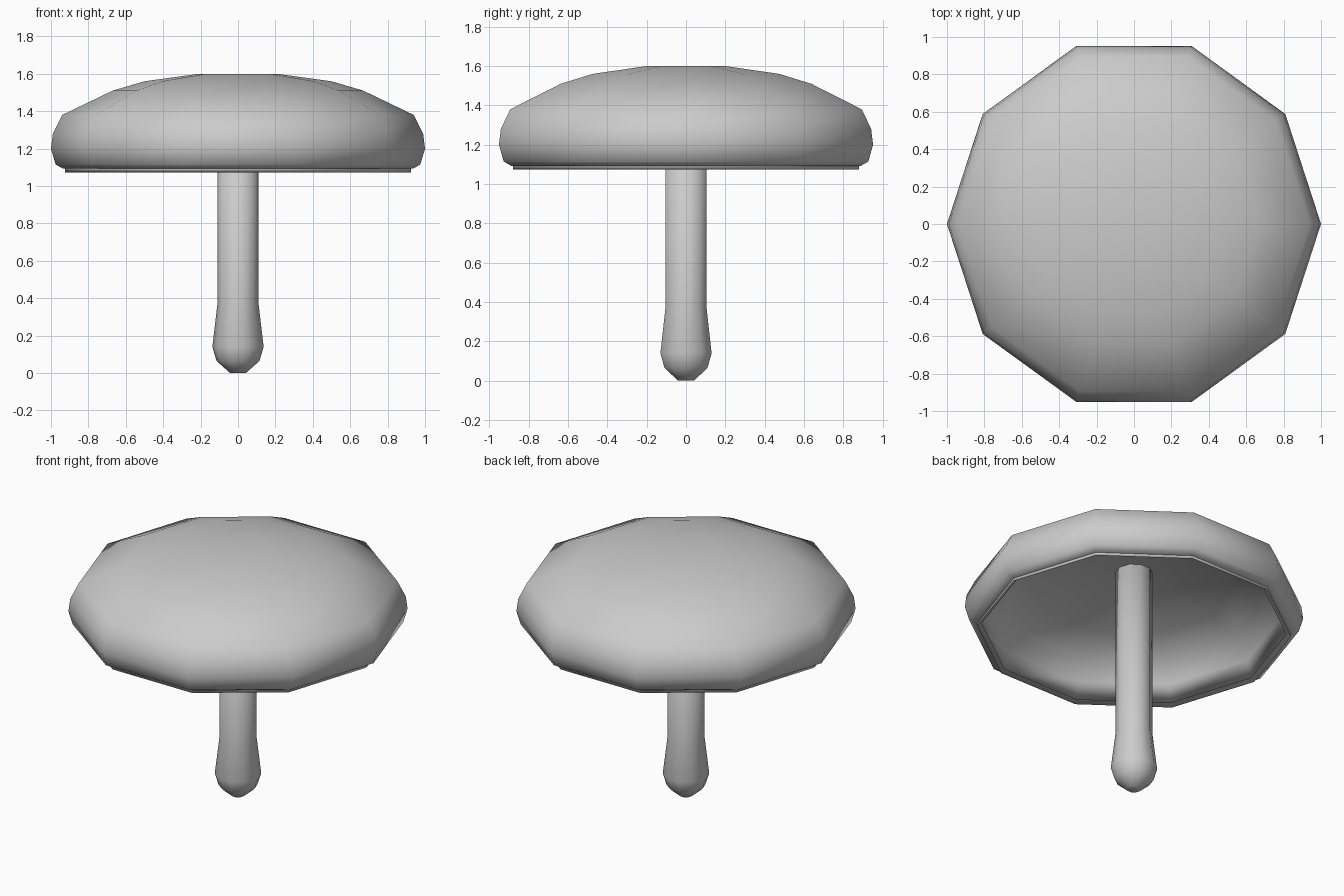
import bpy, bmesh
from math import cos, sin, pi

if "Cube" in bpy.data.objects:
    bpy.data.objects.remove(bpy.data.objects["Cube"])

SIDES = 10


def lathe(name, profile, close_start=False, close_end=False):
    """Revolve (radius, z) points into a ten-sided smooth surface."""
    bm = bmesh.new()
    rings = [[bm.verts.new((r * cos(2 * pi * i / SIDES), r * sin(2 * pi * i / SIDES), z))
              for i in range(SIDES)] for r, z in profile]
    for a, b in zip(rings, rings[1:]):
        for i in range(SIDES):
            j = (i + 1) % SIDES
            bm.faces.new((a[i], a[j], b[j], b[i]))
    if close_start:
        bm.faces.new(rings[0][::-1])
    if close_end:
        bm.faces.new(rings[-1])
    for f in bm.faces:
        f.smooth = True
    mesh = bpy.data.meshes.new(name)
    bm.to_mesh(mesh)
    bm.free()
    obj = bpy.data.objects.new(name, mesh)
    bpy.context.collection.objects.link(obj)
    return obj


# Domed outer cap, curling under at the rim
lathe("cap", [(0.90, 1.093), (0.935, 1.093), (0.975, 1.115), (1.0, 1.2), (0.99, 1.28),
              (0.94, 1.38), (0.67, 1.51), (0.50, 1.56), (0.21, 1.6)], close_end=True)

# Hollow underside with a thin lip below the cap rim
lathe("cap_underside", [(0.15, 1.47), (0.60, 1.39), (0.78, 1.31), (0.87, 1.2),
                        (0.925, 1.073), (0.925, 1.093)], close_start=True)

# Stem with a bulbous foot
lathe("stem", [(0.042, 0.0), (0.115, 0.065), (0.137, 0.14), (0.11, 0.37), (0.11, 1.48)],
      close_start=True, close_end=True)
